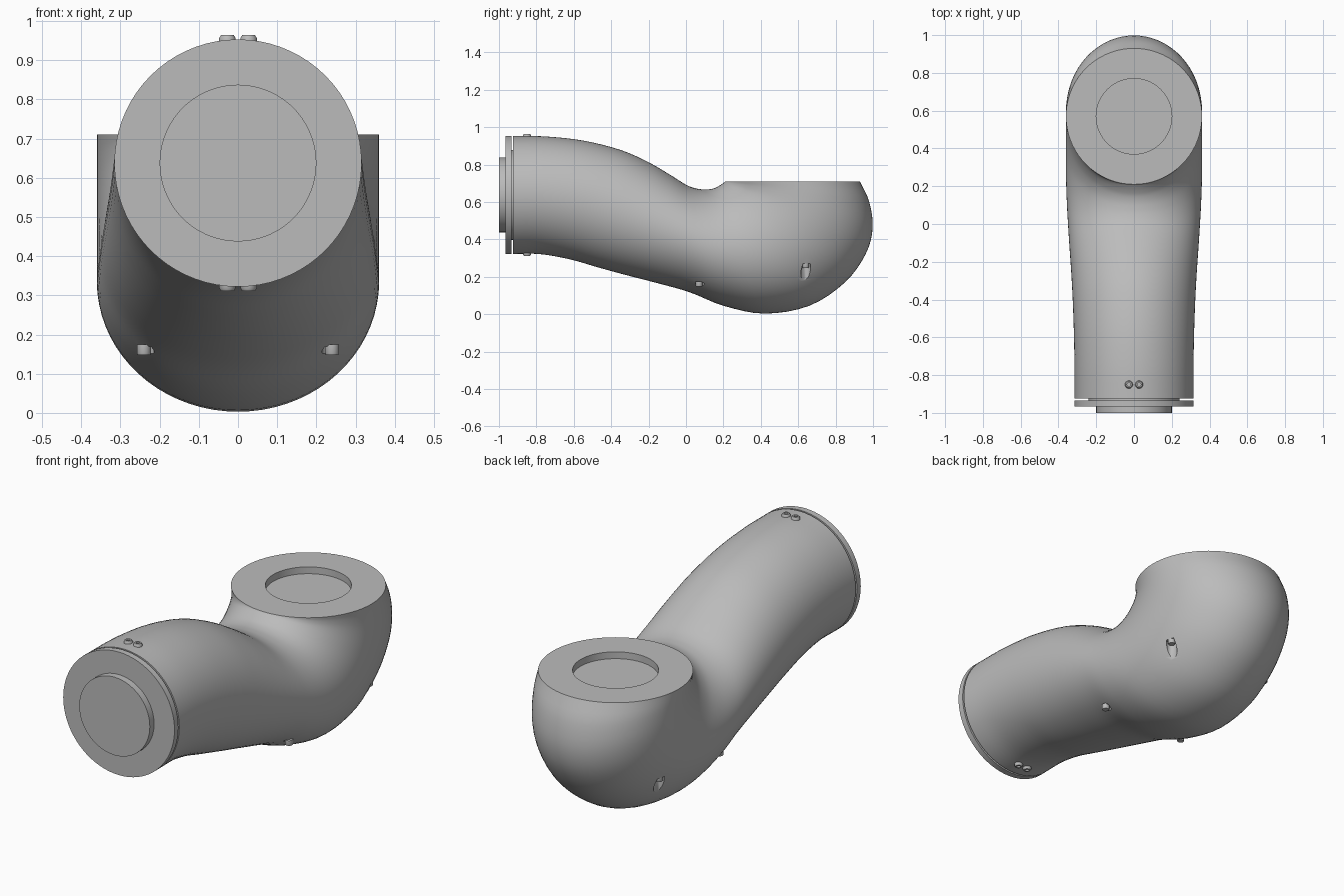
import bpy, bmesh, math
from mathutils import Vector, Matrix

if "Cube" in bpy.data.objects:
    bpy.data.objects.remove(bpy.data.objects["Cube"])

grey = bpy.data.materials.new("light_grey")
grey.diffuse_color = (0.5, 0.5, 0.5, 1)
grey.use_nodes = True
grey.node_tree.nodes["Principled BSDF"].inputs["Base Color"].default_value = grey.diffuse_color
N = 72


def finish(name, bm, smooth=True):
    bmesh.ops.recalc_face_normals(bm, faces=bm.faces)
    me = bpy.data.meshes.new(name)
    bm.to_mesh(me)
    bm.free()
    ob = bpy.data.objects.new(name, me)
    bpy.context.collection.objects.link(ob)
    me.materials.append(grey)
    if smooth:
        shade(ob)
    return ob


def shade(ob):
    bpy.ops.object.select_all(action='DESELECT')
    ob.select_set(True)
    bpy.context.view_layer.objects.active = ob
    bpy.ops.object.shade_smooth_by_angle(angle=math.radians(35))


def skin(bm, rings):
    """Bridge a list of point rings and cap both ends."""
    loops = [[bm.verts.new(p) for p in r] for r in rings]
    n = len(loops[0])
    for a, b in zip(loops, loops[1:]):
        for i in range(n):
            j = (i + 1) % n
            bm.faces.new((a[i], a[j], b[j], b[i]))
    bm.faces.new(loops[0])
    bm.faces.new(loops[-1])


def ellipse(c, u, v, n=N):
    return [c + u * math.cos(2 * math.pi * i / n) + v * math.sin(2 * math.pi * i / n)
            for i in range(n)]


def lathe(name, profile, matrix, n=N):
    """Turn (radius, height) pairs about local z, then place."""
    bm = bmesh.new()
    skin(bm, [ellipse(Vector((0, 0, h)), Vector((r, 0, 0)), Vector((0, r, 0)), n)
              for r, h in profile])
    bm.transform(matrix)
    return finish(name, bm)


# Elbow sections: inner y, inner z, outer y, outer z, half width
SECTIONS = [
    (-.925, .953, -.925, .322, .315), (-.75, .950, -.78, .321, .315),
    (-.55, .928, -.62, .293, .318), (-.35, .878, -.47, .250, .324),
    (-.20, .812, -.32, .209, .332), (-.08, .742, -.15, .165, .342),
    (0, .692, .02, .117, .350), (.05, .673, .20, .045, .356),
    (.09, .667, .42, .003, .36), (.12, .667, .66, .045, .36),
    (.15, .673, .85, .170, .36), (.175, .685, .96, .320, .36),
    (.195, .698, .998, .460, .36), (.205, .705, .98, .600, .36),
    (.21, .71, .93, .71, .36)]


def spline(pts, steps):
    """Catmull-Rom through the section values."""
    pts = [Vector(p) for p in pts]
    ext = [2 * pts[0] - pts[1]] + pts + [2 * pts[-1] - pts[-2]]
    out = []
    for a, b, c, d in zip(ext, ext[1:], ext[2:], ext[3:]):
        for k in range(steps):
            t = k / steps
            out.append(.5 * (2 * b + (c - a) * t + (2 * a - 5 * b + 4 * c - d) * t * t
                             + (3 * b - a - 3 * c + d) * t ** 3))
    return out + [pts[-1]]


# Elbow body with a round recess in the top face
rings = []
for s in spline(SECTIONS, 4):
    inner, outer = Vector((0, s[0], s[1])), Vector((0, s[2], s[3]))
    rings.append(ellipse((inner + outer) / 2, Vector((s[4], 0, 0)), (outer - inner) / 2))
for z in (.71, .675):
    rings.append(ellipse(Vector((0, .57, z)), Vector((.2, 0, 0)), Vector((0, .2, 0))))
bm = bmesh.new()
skin(bm, rings)
body = finish("elbow_body", bm, smooth=False)

# Screw pockets cut upward into the underside
POCKETS = [(.24, .07, .17, .026), (.295, .64, .27, .026)]
bm = bmesh.new()
for x, y, top, r in POCKETS:
    for side in (-1, 1):
        skin(bm, [ellipse(Vector((side * x, y, z)), Vector((r, 0, 0)), Vector((0, r, 0)), 24)
                  for z in (-.2, top)])
cutter = finish("pocket_cutter", bm, smooth=False)
cutter.hide_render = True
mod = body.modifiers.new("pockets", 'BOOLEAN')
mod.operation, mod.solver, mod.object = 'DIFFERENCE', 'EXACT', cutter
bpy.context.view_layer.objects.active = body
bpy.ops.object.modifier_apply(modifier=mod.name)
bpy.data.objects.remove(cutter)
shade(body)

# Screw heads inside the pockets
for x, y, top, r in POCKETS:
    for side in (-1, 1):
        lathe("pocket_screw", [(.016, top - .022), (.018, top - .018), (.018, top + .005)],
              Matrix.Translation((side * x, y, 0)), 16)

# Front flange, with a narrow groove behind it and a boss in front
front = Matrix.Translation((0, 0, .6375)) @ Matrix.Rotation(math.radians(90), 4, 'X')
lathe("flange_neck", [(.24, .92), (.24, .94)], front)
lathe("mounting_flange", [(.3155, .934), (.3155, .965)], front)
lathe("mounting_boss", [(.2, .96), (.2, 1.0)], front)

# Paired socket screws above and below the front end
SCREW = [(.021, -.012), (.021, .003), (.016, .011), (.009, .011), (.009, .003)]
for z, turn in ((.9535, 0), (.3215, math.pi)):
    for x in (-.027, .027):
        lathe("collar_screw", SCREW,
              Matrix.Translation((x, -.85, z)) @ Matrix.Rotation(turn, 4, 'X'), 20)
